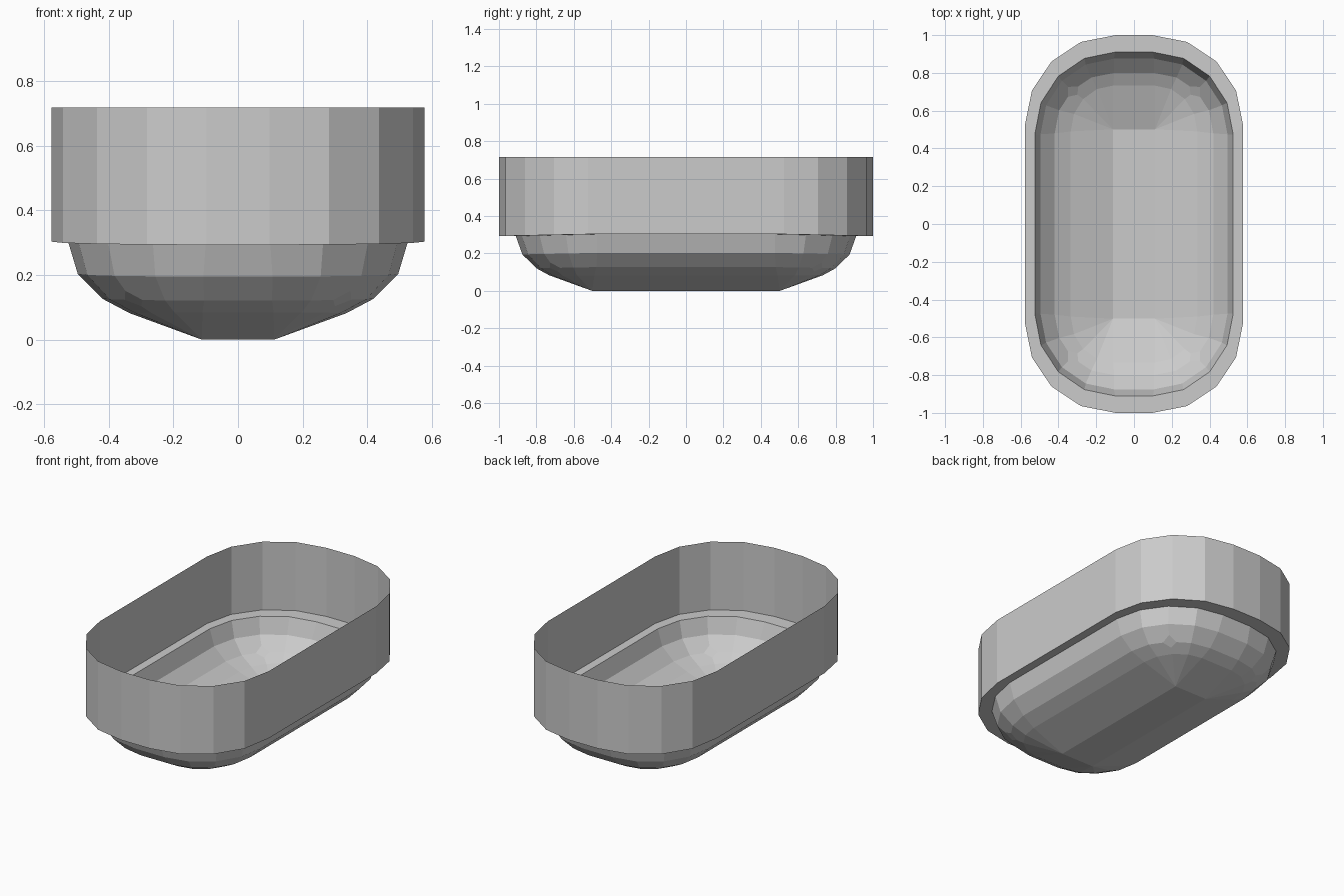
import bpy, bmesh, math

if "Cube" in bpy.data.objects:
    bpy.data.objects.remove(bpy.data.objects["Cube"])

SEG = 4  # facets per rounded corner


def ring(bm, cx, cy, rx, ry, z_side, z_end):
    """Rounded-rectangle loop; height varies gently from sides to ends."""
    quarter = []
    for i in range(SEG + 1):
        a = math.pi / 2 * i / SEG
        quarter.append((cx + rx * math.cos(a), cy + ry * math.sin(a),
                        z_side + (z_end - z_side) * math.sin(a)))
    pts = quarter + [(-x, y, z) for x, y, z in reversed(quarter)]
    pts += [(-x, -y, z) for x, y, z in pts]
    return [bm.verts.new(p) for p in pts]


def bridge(bm, a, b):
    n = len(a)
    for i in range(n):
        j = (i + 1) % n
        bm.faces.new((a[i], a[j], b[j], b[i]))


def finish(bm, name):
    me = bpy.data.meshes.new(name)
    bm.to_mesh(me)
    bm.free()
    ob = bpy.data.objects.new(name, me)
    bpy.context.collection.objects.link(ob)


# Upright wall with the inner ledge
bm = bmesh.new()
top = ring(bm, 0.097, 0.525, 0.48, 0.475, 0.717, 0.717)
low = ring(bm, 0.097, 0.525, 0.48, 0.475, 0.303, 0.293)
lip = ring(bm, 0.10, 0.475, 0.425, 0.435, 0.303, 0.293)
bridge(bm, low, top)
bridge(bm, lip, low)
finish(bm, "wall_and_ledge")

# Faceted basin below the ledge
bm = bmesh.new()
rings = [
    ring(bm, 0.10, 0.475, 0.425, 0.435, 0.303, 0.293),
    ring(bm, 0.107, 0.475, 0.388, 0.40, 0.203, 0.195),
    ring(bm, 0.105, 0.48, 0.315, 0.32, 0.127, 0.121),
    ring(bm, 0.11, 0.49, 0.225, 0.243, 0.082, 0.084),
    ring(bm, 0.11, 0.50, 0.002, 0.002, 0.0, 0.0),
]
for upper, lower in zip(rings, rings[1:]):
    bridge(bm, lower, upper)
bm.faces.new(list(reversed(rings[-1])))
# Small diamond facets on the four corners
corners = [v for i, v in enumerate(rings[2]) if i % (SEG + 1) == SEG // 2]
bmesh.ops.bevel(bm, geom=corners, offset=0.04, offset_type='OFFSET',
                segments=1, profile=0.5, affect='VERTICES')
bmesh.ops.remove_doubles(bm, verts=bm.verts[:], dist=0.004)
finish(bm, "basin")
